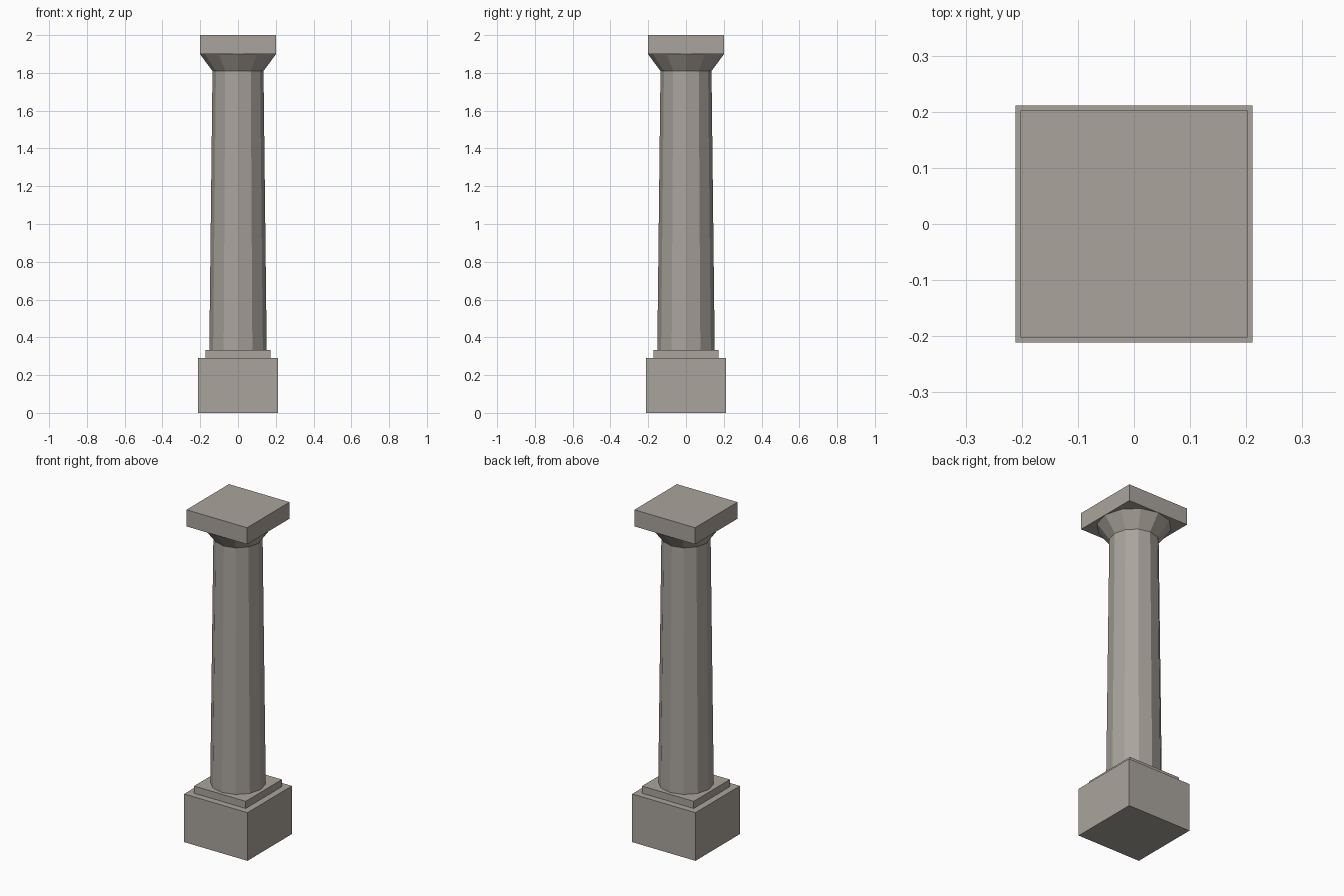
import bpy
import math

cube = bpy.data.objects.get("Cube")
if cube:
    bpy.data.objects.remove(cube, do_unlink=True)

# Single weathered stone colour
stone = bpy.data.materials.new("warm_grey_stone")
stone.use_nodes = True
colour = (0.40, 0.37, 0.33, 1)
stone.diffuse_color = colour
stone.node_tree.nodes["Principled BSDF"].inputs["Base Color"].default_value = colour


def finish(name):
    obj = bpy.context.object
    obj.name = name
    obj.data.materials.append(stone)
    bpy.ops.object.transform_apply(location=False, rotation=True, scale=True)


def slab(name, half, bottom, top):
    bpy.ops.mesh.primitive_cube_add(size=2, location=(0, 0, (bottom + top) / 2))
    bpy.context.object.scale = (half, half, (top - bottom) / 2)
    finish(name)


def drum(name, r_bottom, r_top, bottom, top):
    # Twelve flat sides with corners on the axes
    bpy.ops.mesh.primitive_cone_add(vertices=12, radius1=r_bottom, radius2=r_top,
                                    depth=top - bottom,
                                    location=(0, 0, (bottom + top) / 2))
    finish(name)


# Square base and step
slab("base_block", 0.211, 0, 0.29)
slab("base_step", 0.172, 0.29, 0.333)

# Tapered shaft and flared capital
drum("shaft", 0.152, 0.135, 0.333, 1.81)
drum("capital_flare", 0.135, 0.202, 1.81, 1.9)

# Square top slab
slab("top_slab", 0.202, 1.9, 2)
